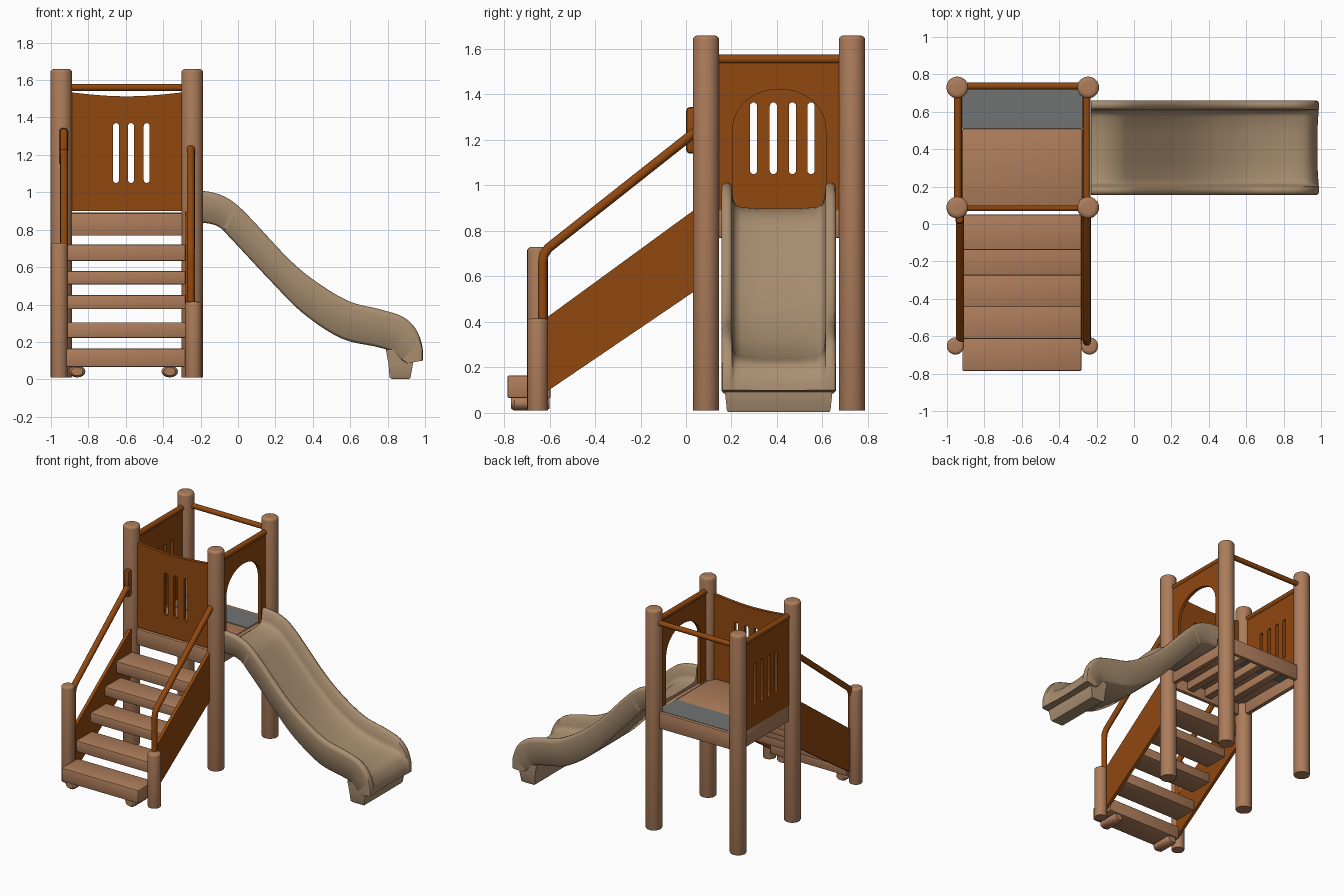
import bpy, bmesh, math
from mathutils import Vector

if "Cube" in bpy.data.objects:
    bpy.data.objects.remove(bpy.data.objects["Cube"])


def mat(name, rgb):
    m = bpy.data.materials.new(name)
    m.diffuse_color = (*rgb, 1)
    m.use_nodes = True
    m.node_tree.nodes["Principled BSDF"].inputs["Base Color"].default_value = m.diffuse_color
    return m


WOOD = mat("wood_brown", (0.42, 0.205, 0.105))
ORANGE = mat("burnt_orange", (0.28, 0.065, 0.005))
TAN = mat("slide_tan", (0.40, 0.275, 0.165))
GREY = mat("grey", (0.165, 0.175, 0.175))


def add(name, bm, m, angle=35):
    bmesh.ops.recalc_face_normals(bm, faces=bm.faces)
    me = bpy.data.meshes.new(name)
    bm.to_mesh(me)
    bm.free()
    ob = bpy.data.objects.new(name, me)
    bpy.context.collection.objects.link(ob)
    me.materials.append(m)
    for o in bpy.context.selected_objects:
        o.select_set(False)
    ob.select_set(True)
    bpy.context.view_layer.objects.active = ob
    if angle:
        bpy.ops.object.shade_smooth_by_angle(angle=math.radians(angle))
    return ob


def loft(name, rings, m, angle=35):
    bm = bmesh.new()
    vs = [[bm.verts.new(p) for p in r] for r in rings]
    n = len(vs[0])
    for a, b in zip(vs, vs[1:]):
        for i in range(n):
            bm.faces.new((a[i], a[(i + 1) % n], b[(i + 1) % n], b[i]))
    bm.faces.new(vs[0])
    bm.faces.new(vs[-1])
    return add(name, bm, m, angle)


def post(name, x, y, z0, z1, r, m=WOOD, n=28):
    prof = [(r * .96, z0), (r, z0 + .006)]
    e = r * .45
    for k in range(6):
        t = k / 5 * math.pi / 2
        prof.append((r - e + e * math.cos(t), z1 - e * .7 * (1 - math.sin(t))))
    loft(name, [[(x + q * math.cos(i * math.tau / n), y + q * math.sin(i * math.tau / n), z)
                 for i in range(n)] for q, z in prof], m)


def rod(name, pts, r, m=ORANGE):
    # round bar along a path
    cu = bpy.data.curves.new(name, 'CURVE')
    cu.dimensions = '3D'
    cu.bevel_depth = r
    cu.bevel_resolution = 4
    cu.use_fill_caps = True
    sp = cu.splines.new('POLY')
    sp.points.add(len(pts) - 1)
    for p, c in zip(sp.points, pts):
        p.co = (*c, 1)
    finish(name, cu, m, (0, 0, 0), (0, 0, 0))


def finish(name, cu, m, loc, rot):
    ob = bpy.data.objects.new(name, cu)
    bpy.context.collection.objects.link(ob)
    cu.materials.append(m)
    ob.location, ob.rotation_euler = loc, rot
    for o in bpy.context.selected_objects:
        o.select_set(False)
    ob.select_set(True)
    bpy.context.view_layer.objects.active = ob
    bpy.ops.object.convert(target='MESH')
    bpy.ops.object.shade_smooth_by_angle(angle=math.radians(35))


def panel(name, outlines, loc, side, half=.012, m=ORANGE):
    # flat board with holes; side=True lies in the YZ plane, otherwise XZ
    cu = bpy.data.curves.new(name, 'CURVE')
    cu.dimensions = '2D'
    cu.fill_mode = 'BOTH'
    cu.extrude = half
    for o in outlines:
        sp = cu.splines.new('POLY')
        sp.points.add(len(o) - 1)
        for p, c in zip(sp.points, o):
            p.co = (c[0], c[1], 0, 1)
        sp.use_cyclic_u = True
    finish(name, cu, m, loc, (math.pi / 2, 0, math.pi / 2 if side else 0))


def slot(c, z0, z1, r=.016):
    pts = []
    for k in range(18):
        t = k // 9 * math.pi + (k % 9) / 8 * math.pi
        pts.append((c + r * math.cos(t), (z1 - r if k < 9 else z0 + r) + r * math.sin(t)))
    return pts


def box(name, lo, hi, m=WOOD, bev=.008):
    bm = bmesh.new()
    bmesh.ops.create_cube(bm, size=1)
    for v in bm.verts:
        v.co = [(a + b) / 2 + c * (b - a) for a, b, c in zip(lo, hi, v.co)]
    if bev:
        bmesh.ops.bevel(bm, geom=bm.edges[:], offset=bev, segments=2, profile=.5, affect='EDGES')
    return add(name, bm, m)


XL, XR, YF, YB = -.945, -.245, .088, .73

# tower posts and short stair posts
for sx, x in (("left", XL), ("right", XR)):
    for sy, y in (("front", YF), ("back", YB)):
        post(f"{sy}_{sx}_post", x, y, .01, 1.66, .058)
post("stair_post_left", -.955, -.652, .01, .73, .046)
post("stair_post_right", -.238, -.652, .01, .415, .046)

# platform: deck, grey strip, rim boards, joists
box("deck", (-.92, .09, .855), (-.275, .51, .893))
box("deck_grey_strip", (-.92, .51, .855), (-.275, .72, .893), GREY, 0)
box("rim_front", (-.905, .07, .768), (-.285, .10, .89))
box("rim_back", (-.905, .715, .768), (-.285, .745, .892))
box("rim_left", (-.955, .12, .768), (-.92, .70, .892))
box("rim_right", (-.275, .12, .768), (-.24, .70, .892))
for i in range(3):
    x = -.76 + .16 * i
    box(f"joist_{i}", (x - .03, .10, .79), (x + .03, .715, .856))

# front panel with sagging top edge and three slots
n = 12
top = [(-.29 - .61 * i / n, 1.535 - .022 * math.sin(math.pi * i / n)) for i in range(n + 1)]
panel("front_panel", [[(-.90, .90), (-.29, .90)] + top] +
      [slot(c, 1.05, 1.37) for c in (-.652, -.572, -.488)], (0, YF, 0), False)
# left panel with four slots
panel("left_panel", [[(.13, .89), (.69, .89), (.69, 1.54), (.13, 1.54)]] +
      [slot(c, 1.05, 1.365) for c in (.297, .384, .468, .55)], (XL, 0, 0), True)
# right panel with arched slide doorway
arch = [(.41 - .205 * math.cos(math.pi * k / 24), 1.235 + .188 * math.sin(math.pi * k / 24) ** .9)
        for k in range(25)]
panel("right_panel", [[(.13, .89), (.205, .89)] + arch +
      [(.615, .89), (.69, .89), (.69, 1.54), (.13, 1.54)]], (XR - .008, 0, 0), True)

# top rails
rod("rail_left", [(XL + .003, YF, 1.555), (XL + .003, YB, 1.555)], .021)
rod("rail_right", [(XR - .008, YF, 1.555), (XR - .008, YB, 1.555)], .021)
rod("rail_back", [(XL, .737, 1.56), (XR, .737, 1.56)], .019)

# stair sides, treads and feet
stringer = [(-.625, .085), (.06, .55), (.06, .91), (-.625, .41)]
for s, x in (("left", -.925), ("right", -.27)):
    panel(f"stair_side_{s}", [stringer], (x, 0, 0), True)
treads = [(-.785, .065, .165), (-.615, .222, .305), (-.445, .375, .45),
          (-.275, .508, .58), (-.14, .632, .72)]
for i, (y, z0, z1) in enumerate(treads):
    box(f"tread_{i}", (-.918, y, z0), (-.28, y + .19, z1))
for s, x in (("left", -.86), ("right", -.365)):
    ys = ((-.77, .7), (-.755, 1), (-.62, 1), (-.6, .7))
    loft(f"stair_foot_{s}", [[(x + .044 * q * math.cos(k * math.tau / 16), y,
         .042 + .032 * q * math.sin(k * math.tau / 16)) for k in range(16)] for y, q in ys], WOOD)

# handrails with end brackets
for s, x, zb, zt in (("left", -.93, .42, 1.235), ("right", -.252, .38, 1.235)):
    rod(f"handrail_{s}", [(x, -.63, zb), (x, -.63, .66), (x, -.625, .695), (x, -.605, .725),
                          (x, .04, zt)], .021)
box("handrail_bracket_left", (-.955, .0, 1.14), (-.91, .05, 1.345), ORANGE, .018)

# slide: stations of (rim, bed, underside) as x,z pairs
S = [((-.23, 1.01), (-.23, .902), (-.23, .84)), ((-.14, 1.0), (-.15, .892), (-.15, .832)),
     ((-.05, .965), (-.08, .86), (-.095, .81)), ((.05, .88), (-.01, .795), (-.045, .76)),
     ((.275, .64), (.215, .56), (.175, .525)), ((.435, .51), (.38, .415), (.345, .355)),
     ((.6, .415), (.565, .31), (.55, .22)), ((.757, .375), (.74, .258), (.735, .175)),
     ((.88, .335), (.87, .24), (.82, .15)), ((.95, .27), (.935, .218), (.85, .12)),
     ((.985, .18), (.975, .16), (.87, .10)), ((.988, .10), (.985, .10), (.90, .085))]


def spline(k, t):
    i = min(int(t), len(S) - 2)
    f = t - i
    p = [Vector(S[min(max(j, 0), len(S) - 1)][k]) for j in range(i - 1, i + 3)]
    return .5 * (2 * p[1] + (p[2] - p[0]) * f + (2 * p[0] - 5 * p[1] + 4 * p[2] - p[3]) * f * f
                 + (3 * p[1] - p[0] - 3 * p[2] + p[3]) * f ** 3)


# half section: y offset, from-curve, to-curve, blend (0 rim, 1 bed, 2 underside)
H = [(.225, 2, 0, 0), (.242, 2, 0, .08), (.252, 2, 0, .85), (.248, 2, 0, .96), (.236, 2, 0, 1),
     (.218, 2, 0, 1), (.206, 1, 0, .9), (.200, 1, 0, .35), (.190, 1, 0, .12), (.165, 1, 0, .02),
     (.08, 1, 2, .06)]
SEC = H + [(-y, a, b, f) for y, a, b, f in reversed(H)]
rings = []
for j in range(56):
    t = j / 55 * (len(S) - 1)
    c = [spline(k, t) for k in range(3)]
    ring = []
    for y, a, b, f in SEC:
        p = c[a].lerp(c[b], f)
        ring.append((p.x, .4075 + y, p.y))
    rings.append(ring)
loft("slide", rings, TAN, 50)

# slide foot, tapering to the ground
foot = []
for x0, x1, w, z in ((.82, .918, .222, .003), (.81, .923, .228, .012),
                     (.805, .935, .235, .08), (.79, .94, .238, .16)):
    foot.append([(x0, .4075 - w, z), (x1, .4075 - w, z), (x1, .4075 + w, z), (x0, .4075 + w, z)])
loft("slide_foot", foot, TAN, 30)
